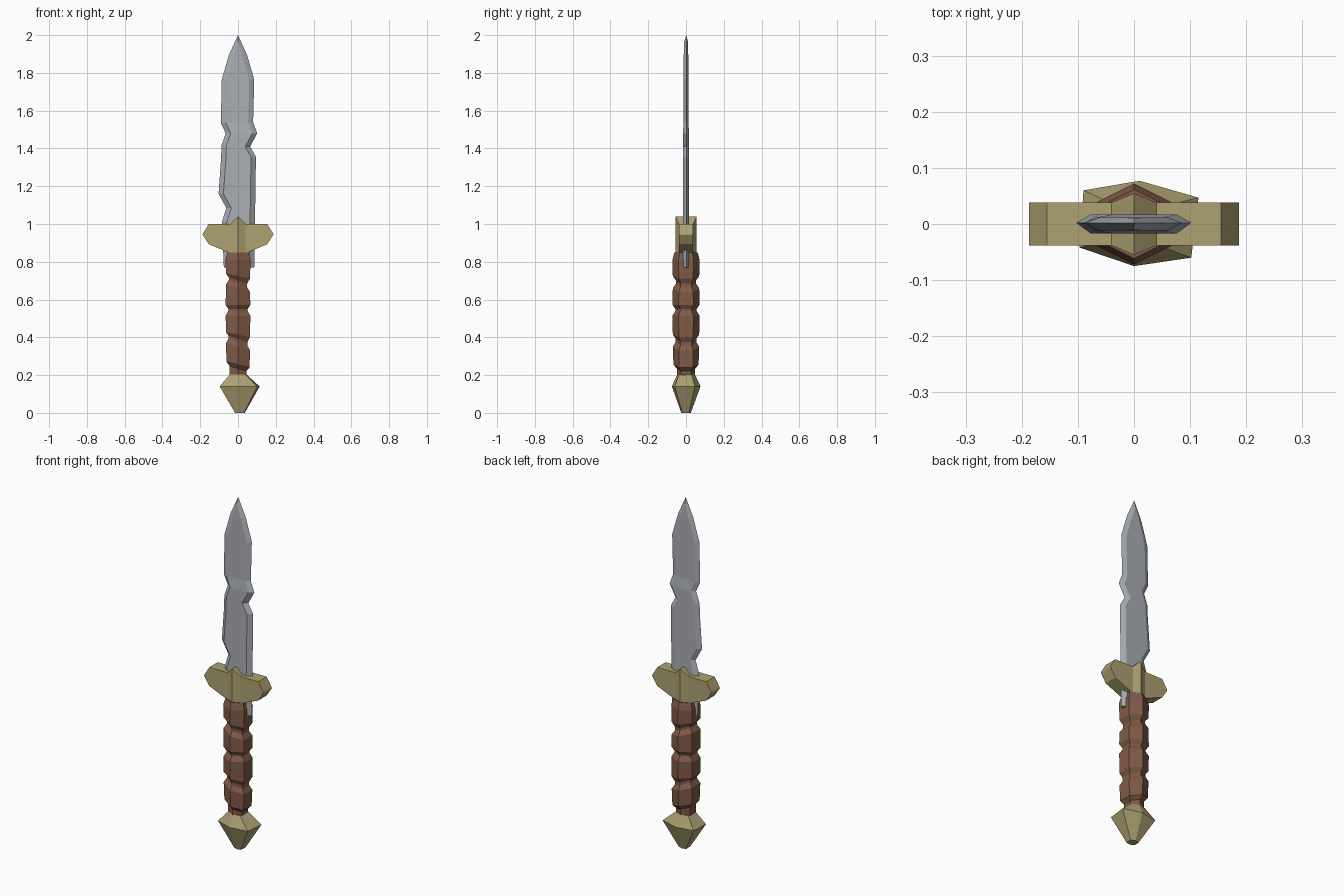
import bpy, bmesh

if "Cube" in bpy.data.objects:
    bpy.data.objects.remove(bpy.data.objects["Cube"])


def material(name, rgb):
    m = bpy.data.materials.new(name)
    m.diffuse_color = (*rgb, 1)
    m.use_nodes = True
    m.node_tree.nodes["Principled BSDF"].inputs["Base Color"].default_value = m.diffuse_color
    return m


steel = material("steel", (0.40, 0.42, 0.45))
brass = material("brass", (0.42, 0.36, 0.17))
leather = material("leather", (0.22, 0.105, 0.065))


def make_object(name, verts, faces, mat):
    me = bpy.data.meshes.new(name)
    me.from_pydata(verts, [], faces)
    bm = bmesh.new()
    bm.from_mesh(me)
    bmesh.ops.remove_doubles(bm, verts=bm.verts, dist=1e-5)
    bmesh.ops.recalc_face_normals(bm, faces=bm.faces)
    bm.to_mesh(me)
    bm.free()
    me.materials.append(mat)
    ob = bpy.data.objects.new(name, me)
    bpy.context.collection.objects.link(ob)
    return ob


def loft(name, rings, mat):
    """Join equal-length closed rings with quads and cap both ends."""
    n = len(rings[0])
    verts = [v for r in rings for v in r]
    faces = [(k * n + i, k * n + (i + 1) % n, (k + 1) * n + (i + 1) % n, (k + 1) * n + i)
             for k in range(len(rings) - 1) for i in range(n)]
    faces += [tuple(range(n)), tuple(range(len(verts) - n, len(verts)))]
    return make_object(name, verts, faces, mat)


# Blade: notched rows of (left x, left z, right x, right z), bevelled to both edges
rows = [
    (-0.075, 0.77, 0.086, 0.77), (-0.085, 1.01, 0.090, 1.01),
    (-0.062, 1.085, 0.091, 1.085), (-0.103, 1.16, 0.092, 1.16),
    (-0.089, 1.355, 0.095, 1.355), (-0.088, 1.415, 0.064, 1.41),
    (-0.065, 1.48, 0.102, 1.48), (-0.091, 1.535, 0.080, 1.54),
    (-0.086, 1.765, 0.086, 1.765), (-0.048, 1.895, 0.048, 1.895),
]
rings = []
for lx, lz, rx, rz in rows:
    t = 0.017 if lz < 1.5 else 0.012
    b = 0.026
    mz = (lz + rz) / 2
    rings.append([(lx, 0.002, lz), (lx + b, -t, lz), (0, -t, mz), (rx - b, -t, rz),
                  (rx, 0.002, rz), (rx - b, t, rz), (0, t, mz), (lx + b, t, lz)])
n = 8
verts = [v for r in rings for v in r]
faces = [(k * n + i, k * n + (i + 1) % n, (k + 1) * n + (i + 1) % n, (k + 1) * n + i)
         for k in range(len(rings) - 1) for i in range(n)]
faces.append(tuple(range(n)))
# Blade tip: flats end just short of the point
e, p = len(verts) - n, len(verts)
verts += [(0, 0.002, 2.0), (0, -0.010, 1.965), (0, 0.010, 1.965)]
faces += [(e, e + 1, p + 1, p), (e + 1, e + 2, p + 1), (e + 2, e + 3, p + 1), (e + 3, e + 4, p, p + 1),
          (e + 4, e + 5, p + 2, p), (e + 5, e + 6, p + 2), (e + 6, e + 7, p + 2), (e + 7, e, p, p + 2)]
make_object("blade", verts, faces, steel)

# Guard: cross-sections along x of (x, bottom z, middle z, top z, half depth)
half = [(0.0, 0.84, 0.94, 1.04, 0.055), (0.04, 0.845, 0.93, 1.0, 0.038),
        (0.155, 0.893, 0.945, 1.0, 0.038), (0.187, 0.943, 0.945, 0.947, 0.038)]
stations = [(-x, *r) for x, *r in half[:0:-1]] + half
loft("guard", [[(x, -d, lo), (x, -d, mid), (x, -d, hi), (x, d, hi), (x, d, mid), (x, d, lo)]
               for x, lo, mid, hi, d in stations], brass)

# Grip: hexagonal leather wraps with slanted grooves, (z, slant, scale)
hexagon = [(0, -0.07), (0.064, -0.038), (0.064, 0.038), (0, 0.07), (-0.064, 0.038), (-0.064, -0.038)]
wraps = [(0.19, 0, 0.68), (0.235, 0.2, 0.7), (0.255, 0.25, 0.95), (0.35, 0.3, 1.0),
         (0.375, 0.3, 0.78), (0.392, 0.25, 0.78), (0.415, 0.2, 1.0), (0.515, 0, 1.02),
         (0.54, 0, 0.8), (0.55, 0, 0.8), (0.572, 0, 1.02), (0.66, 0.3, 1.0),
         (0.685, 0.3, 0.75), (0.70, 0.25, 0.75), (0.725, 0.2, 1.0), (0.81, 0, 1.03), (0.85, 0, 0.88)]
loft("grip", [[(x * s, y * s, z - x * slant) for x, y in hexagon] for z, slant, s in wraps], leather)

# Pommel: uneven faceted hexagon tapering to the base
rim = [(-0.097, -0.042), (0.0, -0.075), (0.102, -0.06), (0.115, 0.047), (0.01, 0.077), (-0.09, 0.06)]
loft("pommel", [[(x * sx + dx, y * sy, z) for x, y in rim]
                for z, sx, sy, dx in [(0, 0.24, 0.33, 0.008), (0.14, 1, 1, 0), (0.203, 0.42, 0.62, -0.003)]], brass)
